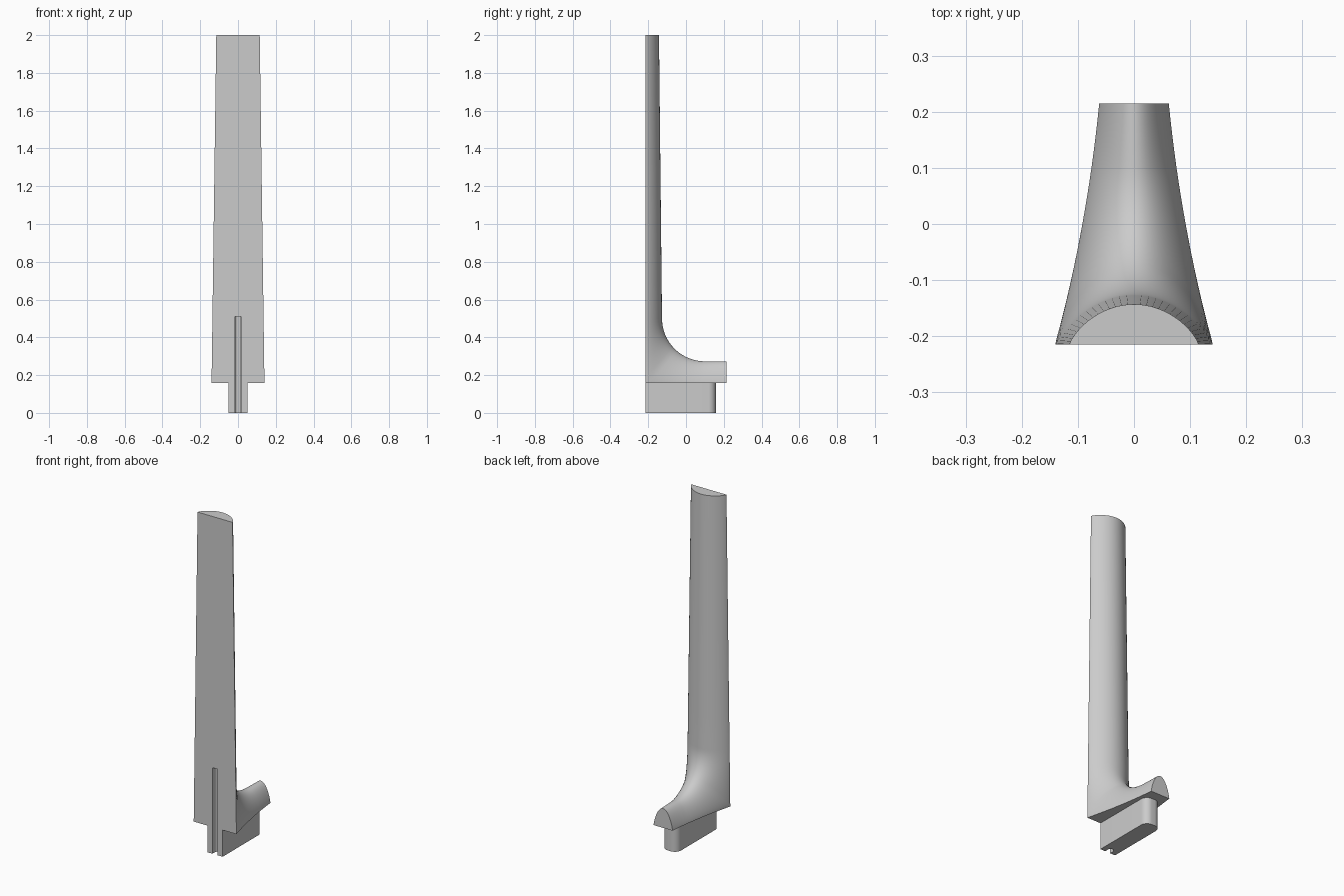
import bpy, bmesh, math

if "Cube" in bpy.data.objects:
    bpy.data.objects.remove(bpy.data.objects["Cube"])

FRONT, BACK, LEDGE, TOP = -0.215, 0.215, 0.158, 2.0


def make_object(name, bm):
    bmesh.ops.recalc_face_normals(bm, faces=bm.faces[:])
    mesh = bpy.data.meshes.new(name)
    bm.to_mesh(mesh)
    bm.free()
    ob = bpy.data.objects.new(name, mesh)
    bpy.context.collection.objects.link(ob)
    return ob


def loft(name, rings):
    """Closed skin through rings of equal point count."""
    bm = bmesh.new()
    rows = [[bm.verts.new(p) for p in ring] for ring in rings]
    n = len(rows[0])
    for a, b in zip(rows, rows[1:]):
        for i in range(n):
            j = (i + 1) % n
            bm.faces.new((a[i], a[j], b[j], b[i]))
    bm.faces.new(rows[0])
    bm.faces.new(rows[-1][::-1])
    return make_object(name, bm)


def prism(name, outline, z0, z1):
    return loft(name, [[(x, y, z) for x, y in outline] for z in (z0, z1)])


def arc(cx, cy, r, a0, a1, n):
    return [(cx + r * math.cos(math.radians(a0 + (a1 - a0) * i / n)),
             cy + r * math.sin(math.radians(a0 + (a1 - a0) * i / n))) for i in range(n + 1)]


def section(base, crest, half_width, n=32):
    """Arched section standing on a flat base line, reaching the crest point."""
    ring = []
    for i in range(n + 1):
        a = math.pi * i / n
        v = max(math.sin(a), 0) ** 1.5
        ring.append((half_width * math.cos(a),
                     base[0] + (crest[0] - base[0]) * v,
                     base[1] + (crest[1] - base[1]) * v))
    return ring


def width(y, z):
    if z > LEDGE + 1e-6:
        return 0.14 - 0.025 * (z - LEDGE) / (TOP - LEDGE)
    s = (y - FRONT) / (BACK - FRONT)
    return 0.14 - 0.114 * s + 0.036 * s * s


# Blade: tapering shaft, then a quarter-round bend into the foot
stations = [((FRONT, 2 - 1.5 * i / 8), (-0.143 + 0.016 * i / 8, 2 - 1.5 * i / 8)) for i in range(8)]
steps = 24
for i in range(steps + 1):
    t = i / steps
    a = t * math.pi / 2
    crest = (0.10 - 0.227 * math.cos(a), 0.50 - 0.227 * math.sin(a))
    if t <= 0.5:
        base = (FRONT, 0.50 + (LEDGE - 0.50) * t * 2)
    else:
        base = (FRONT + (0.10 - FRONT) * (t * 2 - 1), LEDGE)
    stations.append((base, crest))
stations += [((y, LEDGE), (y, 0.273)) for y in (0.14, 0.18, BACK)]
blade = loft("blade_and_foot", [section(b, c, width(*b)) for b, c in stations])

# Tenon under the foot, with rounded back corners
r = 0.04
tenon = prism("tenon", [(-0.05, FRONT), (0.05, FRONT)]
              + arc(0.05 - r, 0.158 - r, r, 0, 90, 10)
              + arc(-0.05 + r, 0.158 - r, r, 90, 180, 10), 0, LEDGE)

# Round-bottomed groove up the front face
groove = prism("groove_cutter", [(-0.017, -0.3), (0.017, -0.3)]
               + arc(0, -0.192, 0.017, 0, 180, 14), -0.1, 0.51)
groove.hide_render = True

for ob in (blade, tenon):
    mod = ob.modifiers.new("groove", 'BOOLEAN')
    mod.operation = 'DIFFERENCE'
    mod.solver = 'EXACT'
    mod.object = groove
    bpy.ops.object.select_all(action='DESELECT')
    ob.select_set(True)
    bpy.context.view_layer.objects.active = ob
    bpy.ops.object.modifier_apply(modifier=mod.name)
    bpy.ops.object.shade_smooth_by_angle(angle=math.radians(30))

bpy.data.objects.remove(groove)
